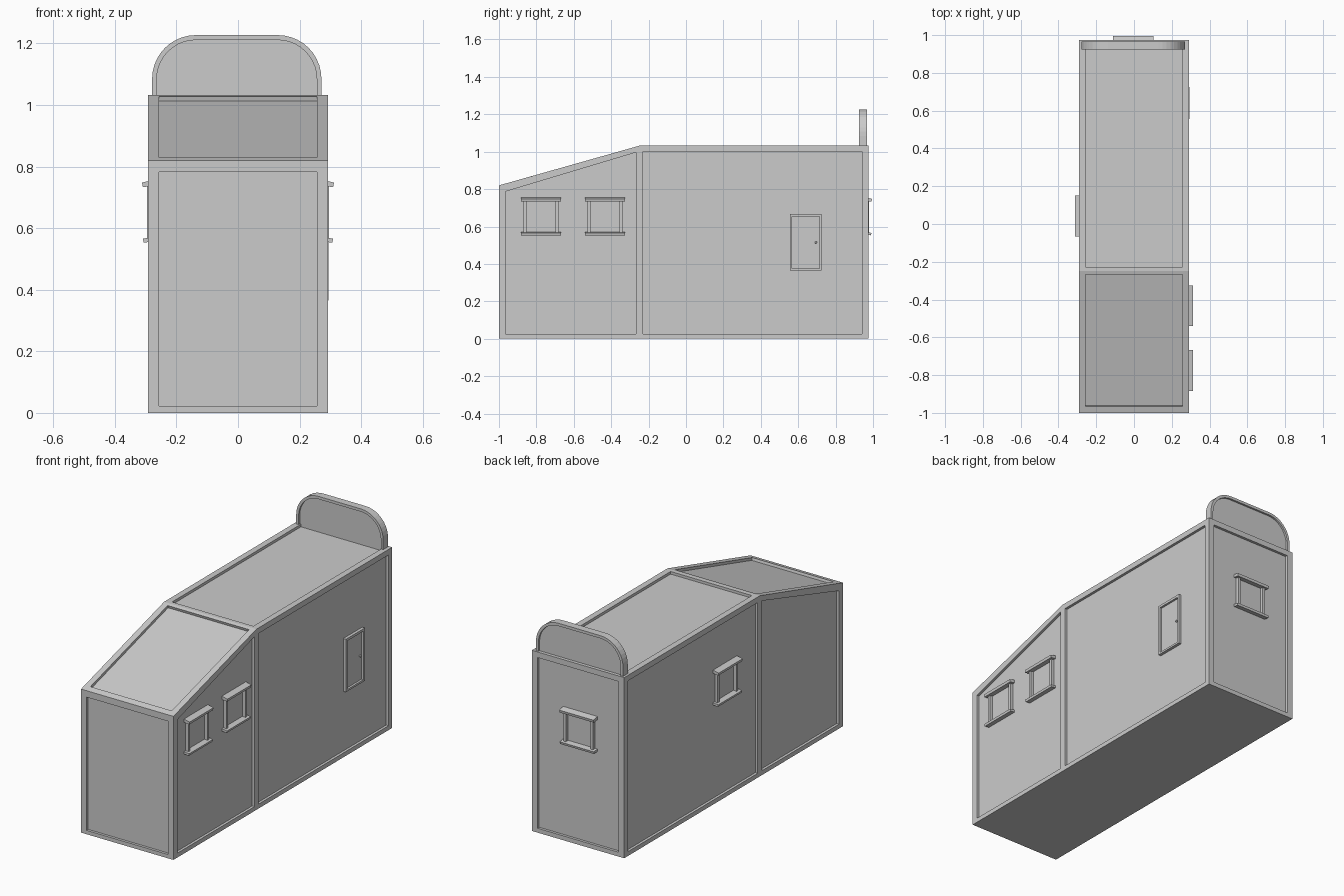
import bpy, bmesh, math
from mathutils import Matrix, Vector

if "Cube" in bpy.data.objects:
    bpy.data.objects.remove(bpy.data.objects["Cube"])

W, D = 0.292, 0.015          # half width of the body, panel recess depth
RIGHT, LEFT, BACK = math.pi / 2, -math.pi / 2, math.pi


def finish(bm, name):
    bmesh.ops.remove_doubles(bm, verts=bm.verts, dist=1e-5)
    bmesh.ops.recalc_face_normals(bm, faces=bm.faces)
    me = bpy.data.meshes.new(name)
    bm.to_mesh(me)
    bm.free()
    ob = bpy.data.objects.new(name, me)
    bpy.context.collection.objects.link(ob)
    return ob


def face(bm, pts):
    bm.faces.new([bm.verts.new(p) for p in pts])


def panel(bm, outer, inner, normal):
    """Frame ring, recess walls and sunken floor."""
    n = Vector(normal).normalized() * D
    floor = [Vector(p) - n for p in inner]
    k = len(outer)
    for i in range(k):
        j = (i + 1) % k
        face(bm, (outer[i], outer[j], inner[j], inner[i]))
        face(bm, (inner[i], inner[j], floor[j], floor[i]))
    face(bm, floor)


def prism(bm, profile, u0, u1, mat):
    """Extrude an (out, z) profile along the wall from u0 to u1."""
    a = [mat @ Vector((u0, -o, z)) for o, z in profile]
    b = [mat @ Vector((u1, -o, z)) for o, z in profile]
    face(bm, a)
    face(bm, b[::-1])
    for i in range(len(a)):
        j = (i + 1) % len(a)
        face(bm, (a[i], a[j], b[j], b[i]))


def block(bm, u0, u1, z0, z1, out, mat):
    prism(bm, [(-0.003, z0), (out, z0), (out, z1), (-0.003, z1)], u0, u1, mat)


# Body with sunken panels
bm = bmesh.new()
side_panels = [
    ([(-1, 0), (-.25, 0), (-.25, 1.032), (-1, .82)],
     [(-.965, .025), (-.268, .025), (-.268, .996), (-.965, .787)]),
    ([(-.25, 0), (.975, 0), (.975, 1.032), (-.25, 1.032)],
     [(-.23, .025), (.942, .025), (.942, 1.0), (-.23, 1.0)])]
for s in (-1, 1):
    for outer, inner in side_panels:
        panel(bm, [(s * W, *p) for p in outer], [(s * W, *p) for p in inner], (s, 0, 0))


def strip(a, b, x):
    return [(-x, *a), (x, *a), (x, *b), (-x, *b)]


# end points of each panel in (y, z), then of its recess
for a, b, c, d, n in [
        ((-1, 0), (-1, .82), (-1, .022), (-1, .783), (0, -1, 0)),
        ((-1, .82), (-.25, 1.032), (-.965, .8299), (-.268, 1.0269), (0, -.212, .75)),
        ((-.25, 1.032), (.975, 1.032), (-.228, 1.032), (.942, 1.032), (0, 0, 1)),
        ((.975, 1.032), (.975, 0), (.975, 1.0), (.975, .025), (0, 1, 0))]:
    panel(bm, strip(a, b, W), strip(c, d, .257), n)
face(bm, [(-W, -1, 0), (W, -1, 0), (W, -.25, 0), (-W, -.25, 0)])
face(bm, [(-W, -.25, 0), (W, -.25, 0), (W, .975, 0), (-W, .975, 0)])
finish(bm, "body")


# Windows: tilted top and bottom ledges joined by two posts
def window(name, center, angle):
    mat = Matrix.Translation(center) @ Matrix.Rotation(angle, 4, 'Z')
    bm = bmesh.new()
    prism(bm, [(-.003, .738), (.032, .733), (.035, .748), (-.003, .757)], -.108, .108, mat)
    prism(bm, [(-.003, .557), (.029, .553), (.032, .566), (-.003, .571)], -.108, .108, mat)
    for s in (-1, 1):
        u = sorted((s * .078, s * .093))
        block(bm, *u, .564, .742, .018, mat)
    finish(bm, name)


wall = W - D
window("right_front_window", (wall, -.775, 0), RIGHT)
window("right_rear_window", (wall, -.433, 0), RIGHT)
window("left_window", (-wall, .043, 0), LEFT)
window("back_window", (-.004, .975 - D, 0), BACK)

# Door with frame and knob
mat = Matrix.Translation((wall, .64, 0)) @ Matrix.Rotation(RIGHT, 4, 'Z')
bm = bmesh.new()
block(bm, -.085, -.073, .365, .667, .017, mat)
block(bm, .073, .085, .365, .667, .017, mat)
block(bm, -.073, .073, .365, .376, .017, mat)
block(bm, -.073, .073, .653, .667, .017, mat)
finish(bm, "door_frame")
bm = bmesh.new()
block(bm, -.073, .073, .376, .653, .005, mat)
finish(bm, "door")
bm = bmesh.new()
bmesh.ops.create_uvsphere(bm, u_segments=12, v_segments=8, radius=.006,
                          matrix=mat @ Matrix.Translation((.055, -.009, .515)))
finish(bm, "door_knob")


# Rounded sign board on the roof: raised rim around a thinner plate
def arch(w, top, r, n=10):
    pts = [(w, 1.012)]
    for cx, a0 in ((w - r, 0), (r - w, 90)):
        for i in range(n + 1):
            a = math.radians(a0 + 90 * i / n)
            pts.append((cx + r * math.cos(a), top - r + r * math.sin(a)))
    return pts + [(-w, 1.012)]


CX = -.004
outer, inner = arch(.275, 1.227, .142), arch(.26, 1.211, .127)
bm = bmesh.new()
y0, y1 = .924, .967


def p3(p, y):
    return (p[0] + CX, y, p[1])


for i in range(len(outer) - 1):
    o0, o1, i0, i1 = outer[i], outer[i + 1], inner[i], inner[i + 1]
    face(bm, [p3(o0, y0), p3(o1, y0), p3(o1, y1), p3(o0, y1)])
    face(bm, [p3(i0, y0), p3(i1, y0), p3(i1, y1), p3(i0, y1)])
    for y in (y0, y1):
        face(bm, [p3(o0, y), p3(o1, y), p3(i1, y), p3(i0, y)])
for k in (0, -1):
    o, i = outer[k], inner[k]
    face(bm, [p3(o, y0), p3(i, y0), p3(i, y1), p3(o, y1)])
finish(bm, "sign_rim")
bm = bmesh.new()
ya, yb = y0 + .011, y1 - .011
face(bm, [p3(p, ya) for p in inner])
face(bm, [p3(p, yb) for p in inner])
for i in range(len(inner)):
    j = (i + 1) % len(inner)
    face(bm, [p3(inner[i], ya), p3(inner[j], ya), p3(inner[j], yb), p3(inner[i], yb)])
finish(bm, "sign_plate")
